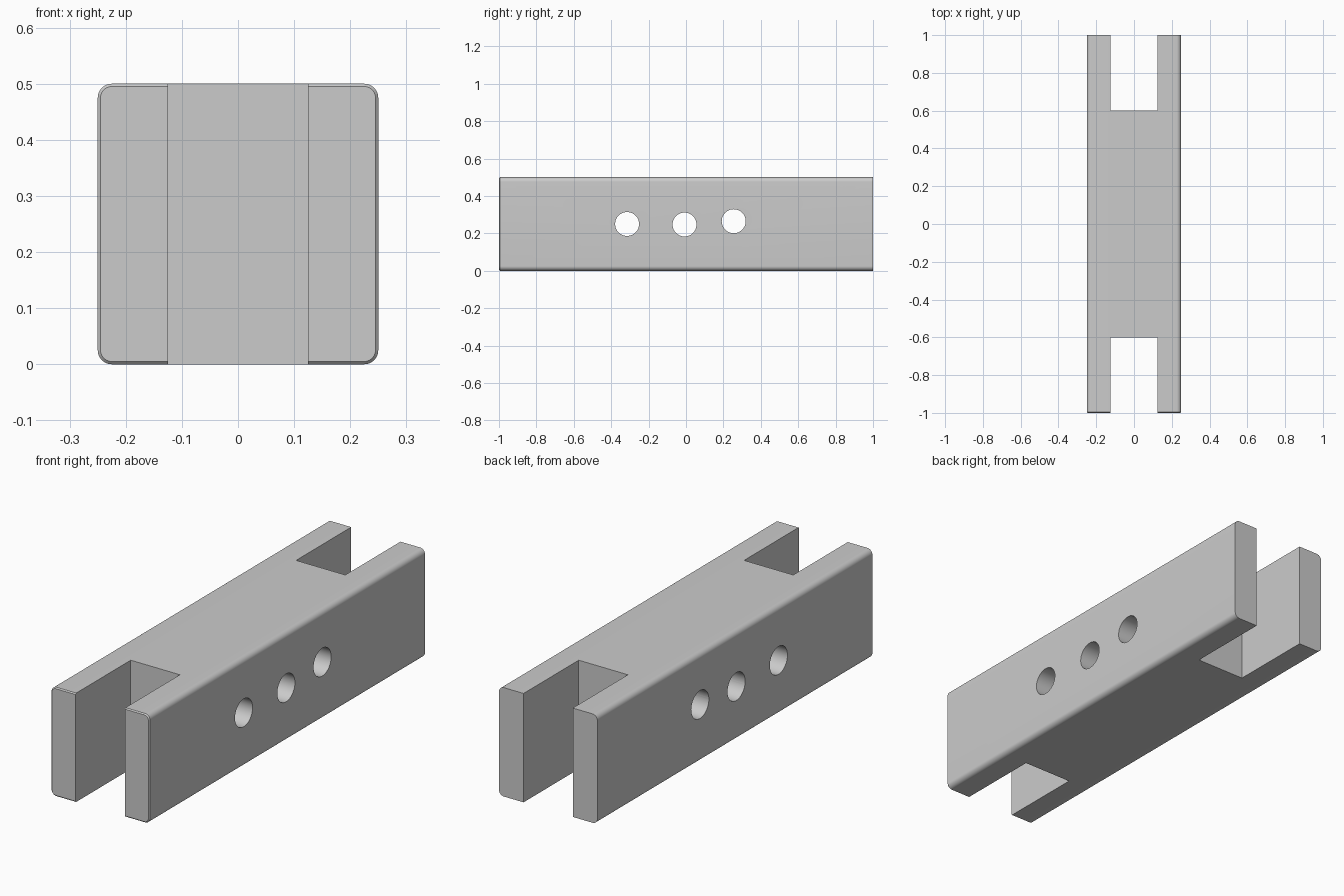
import bpy, bmesh
from math import pi, cos, sin

if "Cube" in bpy.data.objects:
    bpy.data.objects.remove(bpy.data.objects["Cube"])

HALF, RADIUS, LENGTH, EDGE = 0.25, 0.025, 2.0, 0.005


def rounded_square(half, radius, y, steps=10):
    """Points of a rounded square in the XZ plane, centred at z = HALF."""
    pts = []
    for q, (sx, sz) in enumerate([(1, 1), (-1, 1), (-1, -1), (1, -1)]):
        for i in range(steps + 1):
            a = (q + i / steps) * pi / 2
            pts.append((sx * (half - radius) + radius * cos(a), y,
                        HALF + sz * (half - radius) + radius * sin(a)))
    return pts


def loft(name, sections):
    """Closed solid through a row of matching cross-sections."""
    bm = bmesh.new()
    rings = [[bm.verts.new(p) for p in s] for s in sections]
    for a, b in zip(rings, rings[1:]):
        for i in range(len(a)):
            j = (i + 1) % len(a)
            bm.faces.new((a[i], a[j], b[j], b[i]))
    bm.faces.new(rings[0])
    bm.faces.new(rings[-1])
    bmesh.ops.recalc_face_normals(bm, faces=bm.faces)
    mesh = bpy.data.meshes.new(name)
    bm.to_mesh(mesh)
    bm.free()
    obj = bpy.data.objects.new(name, mesh)
    bpy.context.collection.objects.link(obj)
    return obj


def cut(target, cutter):
    """Subtract the active cutter from the target and remove it."""
    mod = target.modifiers.new("cut", 'BOOLEAN')
    mod.operation, mod.solver, mod.object = 'DIFFERENCE', 'EXACT', cutter
    bpy.ops.object.select_all(action='DESELECT')
    bpy.context.view_layer.objects.active = target
    target.select_set(True)
    bpy.ops.object.modifier_apply(modifier=mod.name)
    bpy.data.objects.remove(cutter)


# Bar with rounded long edges and a fine chamfer around the front end
bar = loft("slotted_bar", [
    rounded_square(HALF - EDGE, RADIUS - EDGE, -LENGTH / 2),
    rounded_square(HALF, RADIUS, -LENGTH / 2 + EDGE),
    rounded_square(HALF, RADIUS, LENGTH / 2),
])

# Fork slots at both ends
for side in (-1, 1):
    bpy.ops.mesh.primitive_cube_add(size=1, location=(0, side * 1.0, HALF))
    slot = bpy.context.object
    slot.scale = (0.25, 0.8, 1.0)
    slot.hide_render = True
    cut(bar, slot)

# Cross holes through the middle
for y, z in [(-0.315, 0.25), (-0.008, 0.247), (0.255, 0.265)]:
    bpy.ops.mesh.primitive_cylinder_add(vertices=48, radius=0.064, depth=1,
                                        location=(0, y, z), rotation=(0, pi / 2, 0))
    hole = bpy.context.object
    hole.hide_render = True
    cut(bar, hole)

# Smooth rounded surfaces, sharp corners
bpy.ops.object.select_all(action='DESELECT')
bpy.context.view_layer.objects.active = bar
bar.select_set(True)
bpy.ops.object.shade_smooth_by_angle(angle=pi / 6)
